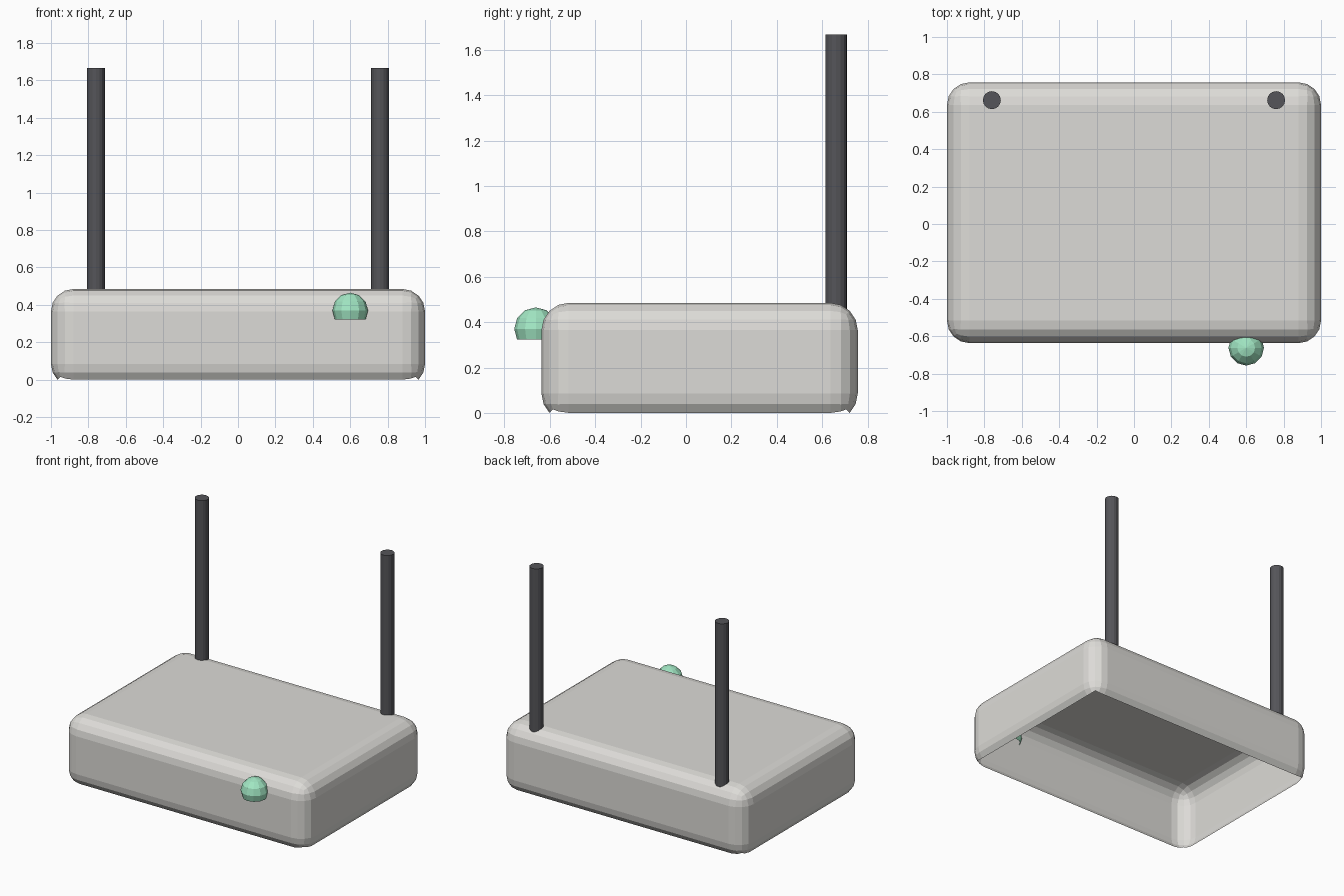
import bpy, bmesh
from mathutils import Matrix, Vector

if "Cube" in bpy.data.objects:
    bpy.data.objects.remove(bpy.data.objects["Cube"])


def colour(name, rgb):
    m = bpy.data.materials.new(name)
    m.diffuse_color = (*rgb, 1)
    m.use_nodes = True
    m.node_tree.nodes["Principled BSDF"].inputs["Base Color"].default_value = m.diffuse_color
    return m


def add_object(name, bm, mat=None):
    mesh = bpy.data.meshes.new(name)
    bm.to_mesh(mesh)
    bm.free()
    ob = bpy.data.objects.new(name, mesh)
    bpy.context.collection.objects.link(ob)
    if mat:
        mesh.materials.append(mat)
    return ob


casing_grey = colour("casing_grey", (0.72, 0.71, 0.68))
dark_grey = colour("dark_grey", (0.09, 0.09, 0.1))
green = colour("green", (0.36, 0.8, 0.55))

# Casing: rounded box shell, open underneath halfway round the lower bevel
lo, hi = Vector((-1, -0.637, -0.035)), Vector((1, 0.757, 0.485))
bm = bmesh.new()
bmesh.ops.create_cube(bm, size=1, matrix=Matrix.Translation((lo + hi) / 2) @ Matrix.Diagonal((*(hi - lo), 1)))
bmesh.ops.bevel(bm, geom=bm.edges[:], offset=0.12, segments=4, profile=0.5, affect='EDGES')
bm.normal_update()
under = [f for f in bm.faces if -f.normal.z > max(abs(f.normal.x), abs(f.normal.y)) + 0.001]
bmesh.ops.delete(bm, geom=under, context='FACES')
add_object("casing", bm, casing_grey)

# Two upright antennas at the back corners
bottom, top = 0.45, 1.667
for side, x in (("left", -0.76), ("right", 0.76)):
    bm = bmesh.new()
    bmesh.ops.create_cone(bm, cap_ends=True, segments=16, radius1=0.048, radius2=0.048, depth=top - bottom,
                          matrix=Matrix.Translation((x, 0.662, (top + bottom) / 2)))
    add_object(side + "_antenna", bm, dark_grey)

# Indicator light: low-poly ball on the front, open below
bm = bmesh.new()
bmesh.ops.create_uvsphere(bm, u_segments=12, v_segments=6, radius=0.095,
                          matrix=Matrix.Translation((0.6, -0.662, 0.37)))
low = [f for f in bm.faces if f.calc_center_median().z < 0.32]
bmesh.ops.delete(bm, geom=low, context='FACES')
add_object("indicator_light", bm, green)
